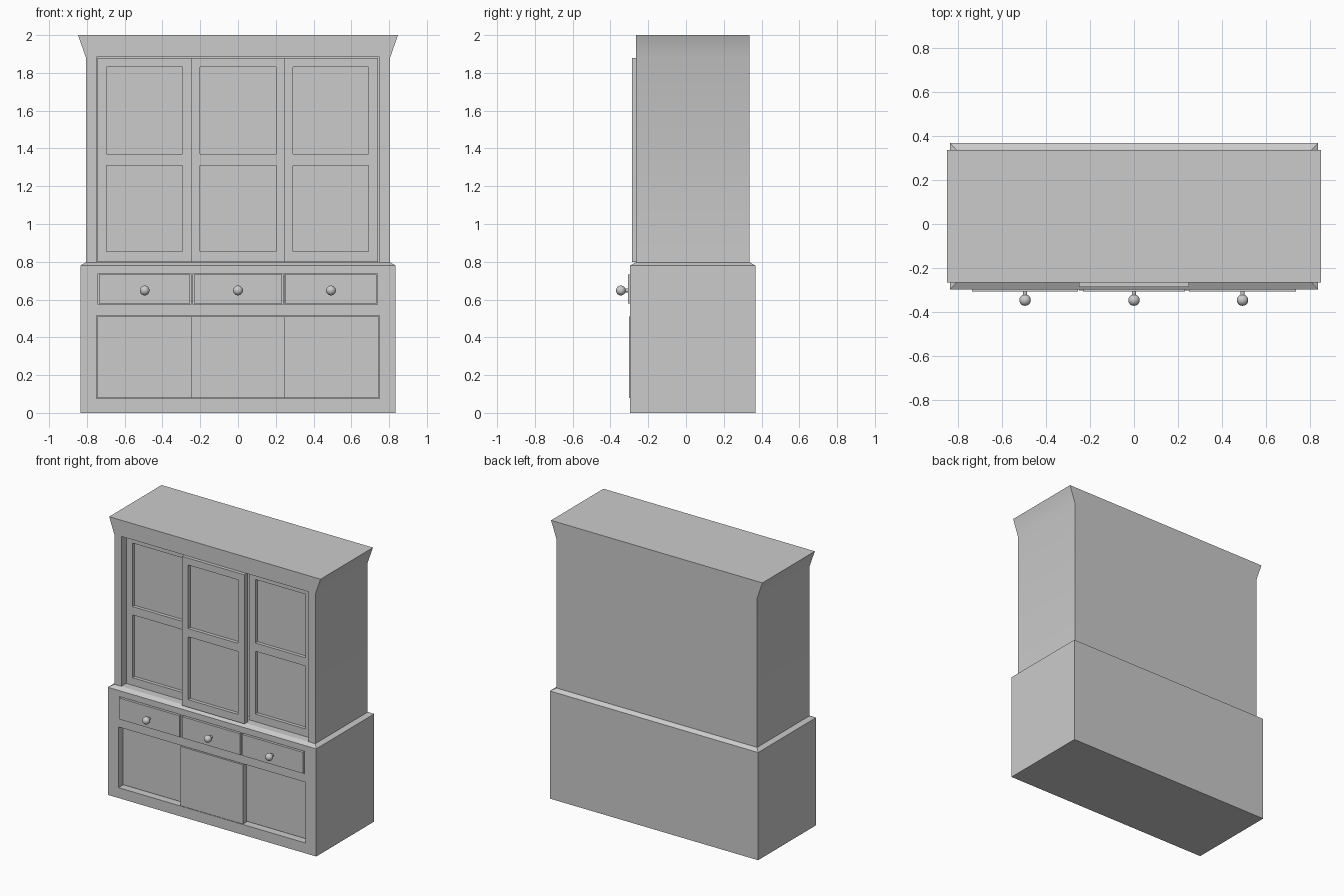
import bpy, bmesh
from mathutils import Matrix

if "Cube" in bpy.data.objects:
    bpy.data.objects.remove(bpy.data.objects["Cube"])


def make(name, bm):
    bmesh.ops.recalc_face_normals(bm, faces=bm.faces)
    me = bpy.data.meshes.new(name)
    bm.to_mesh(me)
    bm.free()
    ob = bpy.data.objects.new(name, me)
    bpy.context.collection.objects.link(ob)
    return ob


def box(name, x0, x1, y0, y1, z0, z1):
    bm = bmesh.new()
    size = Matrix.Diagonal((x1 - x0, y1 - y0, z1 - z0, 1))
    centre = Matrix.Translation(((x0 + x1) / 2, (y0 + y1) / 2, (z0 + z1) / 2))
    bmesh.ops.create_cube(bm, size=1, matrix=centre @ size)
    return make(name, bm)


def stack(name, levels):
    """Loft rectangles given as (half width, front y, back y, z)."""
    bm = bmesh.new()
    rings = [[bm.verts.new(p) for p in ((-w, f, z), (w, f, z), (w, b, z), (-w, b, z))]
             for w, f, b, z in levels]
    for lo, hi in zip(rings, rings[1:]):
        for i in range(4):
            j = (i + 1) % 4
            bm.faces.new((lo[i], lo[j], hi[j], hi[i]))
    bm.faces.new(rings[0])
    bm.faces.new(rings[-1])
    return make(name, bm)


def smooth(ob):
    bpy.ops.object.select_all(action='DESELECT')
    ob.select_set(True)
    bpy.context.view_layer.objects.active = ob
    bpy.ops.object.shade_smooth_by_angle()


def cut(ob, *bounds):
    cutter = box("cutter", *bounds)
    mod = ob.modifiers.new("recess", 'BOOLEAN')
    mod.operation, mod.solver, mod.object = 'DIFFERENCE', 'EXACT', cutter
    bpy.context.view_layer.objects.active = ob
    bpy.ops.object.modifier_apply(modifier=mod.name)
    bpy.data.objects.remove(cutter)


# Lower cabinet: chamfered top edge and door opening
lower = stack("lower_cabinet", [(0.835, -0.297, 0.367, 0), (0.835, -0.297, 0.367, 0.78),
                                (0.805, -0.265, 0.337, 0.797)])
cut(lower, -0.75, 0.75, -0.4, -0.21, 0.075, 0.515)

# Upper cabinet: cornice flares sideways, opening stands on the lower cabinet
upper = stack("upper_cabinet", [(0.805, -0.265, 0.335, 0.797), (0.805, -0.265, 0.335, 1.88),
                                (0.847, -0.265, 0.335, 2.0)])
cut(upper, -0.75, 0.75, -0.4, -0.17, 0.7, 1.883)
smooth(upper)

# Upper sliding doors, each with two sunken panels; the middle one runs in front
for name, x, y in (("left", -0.495, -0.215), ("middle", 0, -0.285), ("right", 0.49, -0.215)):
    door = box("upper_door_" + name, x - 0.25, x + 0.25, y, y + 0.045, 0.80, 1.88)
    for z0, z1 in ((0.855, 1.31), (1.37, 1.83)):
        cut(door, x - 0.2, x + 0.2, y - 0.1, y + 0.025, z0, z1)

# Lower sliding doors, plain
for name, x, y in (("left", -0.495, -0.25), ("middle", 0, -0.302), ("right", 0.495, -0.25)):
    box("lower_door_" + name, x - 0.25, x + 0.25, y, y + 0.04, 0.08, 0.51)


def knob(name, x, z):
    bm = bmesh.new()
    ball = Matrix.Translation((x, -0.345, z)) @ Matrix.Rotation(1.5708, 4, 'X')
    bmesh.ops.create_uvsphere(bm, u_segments=24, v_segments=14, radius=0.026, matrix=ball)
    stem = Matrix.Translation((x, -0.317, z)) @ Matrix.Rotation(1.5708, 4, 'X')
    bmesh.ops.create_cone(bm, cap_ends=True, segments=16, radius1=0.01, radius2=0.01,
                          depth=0.03, matrix=stem)
    smooth(make(name, bm))


# Drawers set in narrow gaps, with round knobs
for name, x, w in (("left", -0.494, 0.246), ("middle", 0, 0.237), ("right", 0.492, 0.247)):
    cut(lower, x - w, x + w, -0.4, -0.27, 0.573, 0.737)
    box("drawer_" + name, x - w + 0.005, x + w - 0.005, -0.307, -0.26, 0.578, 0.732)
    knob("knob_" + name, x, 0.648)
